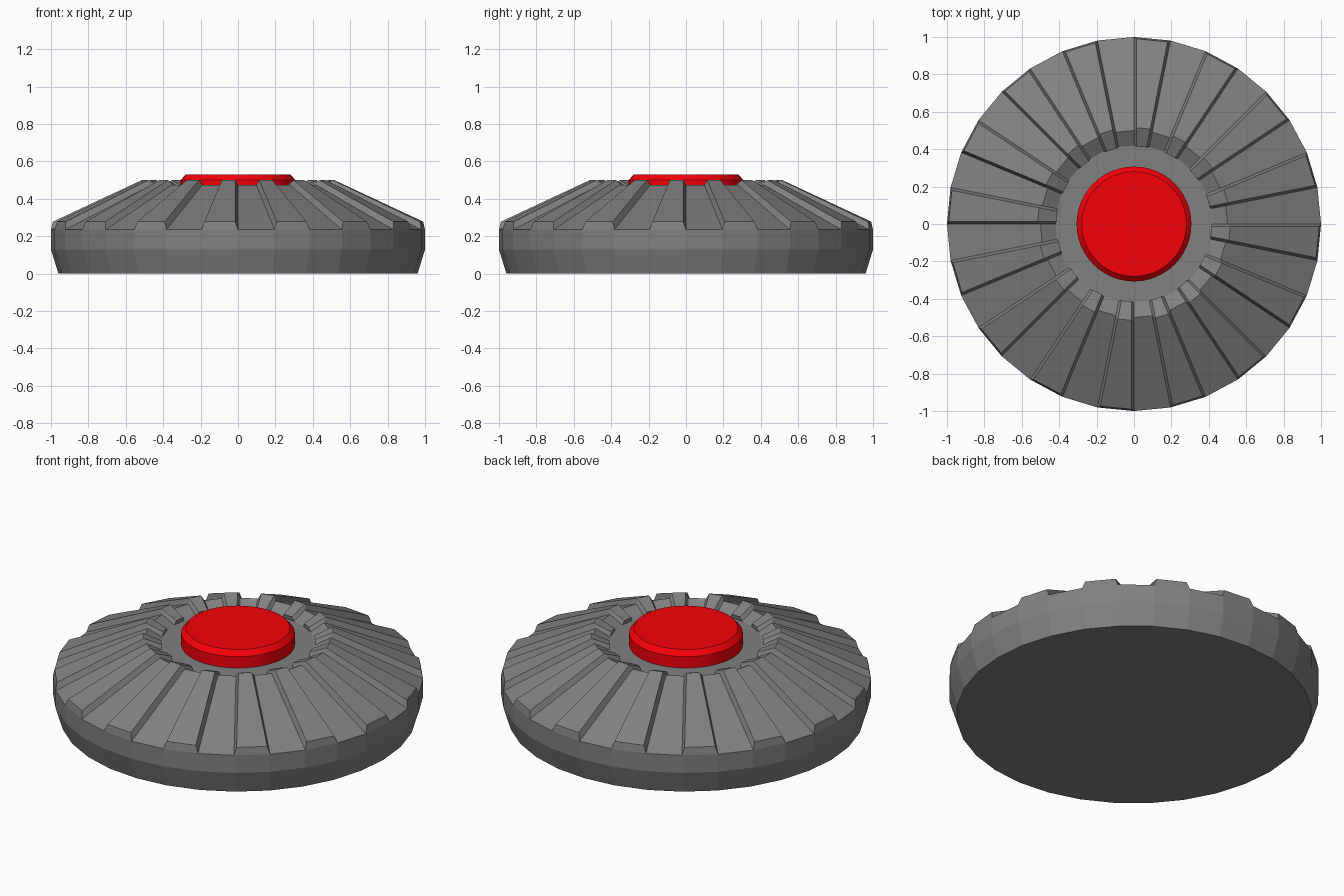
import bpy, bmesh
from math import sin, cos, pi, radians

if "Cube" in bpy.data.objects:
    bpy.data.objects.remove(bpy.data.objects["Cube"])

def lathe(bm, profile, n):
    """Revolve (radius, z) points and cap both ends."""
    rings = [[bm.verts.new((r * cos(2 * pi * i / n), r * sin(2 * pi * i / n), z))
              for i in range(n)] for r, z in profile]
    for a, b in zip(rings, rings[1:]):
        for i in range(n):
            j = (i + 1) % n
            bm.faces.new((a[i], a[j], b[j], b[i]))
    bm.faces.new(rings[0][::-1])
    bm.faces.new(rings[-1])
    return rings

def finish(bm, name, color):
    bmesh.ops.recalc_face_normals(bm, faces=bm.faces)
    me = bpy.data.meshes.new(name)
    bm.to_mesh(me)
    bm.free()
    ob = bpy.data.objects.new(name, me)
    bpy.context.collection.objects.link(ob)
    mat = bpy.data.materials.new(name + "_colour")
    mat.diffuse_color = (*color, 1)
    mat.use_nodes = True
    mat.node_tree.nodes["Principled BSDF"].inputs["Base Color"].default_value = mat.diffuse_color
    me.materials.append(mat)
    return ob

# Faceted body with a sloped top, rim and recessed centre floor
N = 32
bm = bmesh.new()
rings = lathe(bm, [(0.96, 0), (1.0, 0.13), (1.0, 0.235),
                   (0.5, 0.475), (0.42, 0.432)], N)

# Raised ribs: every second sector replaced by a bevelled panel over the rim
raised = [(0.99, 0.278), (0.515, 0.5), (0.415, 0.456)]
step = 2 * pi / N
inset = 0.014
for i in range(1, N, 2):
    j = (i + 1) % N
    left = [rings[k][i] for k in (2, 3, 4)]
    right = [rings[k][j] for k in (2, 3, 4)]
    for k in range(2):
        bm.faces.remove(bm.faces.get((left[k], right[k], right[k + 1], left[k + 1])))
    tl, tr = [], []
    for r, z in raised:
        a0, a1 = i * step + inset / r, (i + 1) * step - inset / r
        tl.append(bm.verts.new((r * cos(a0), r * sin(a0), z)))
        tr.append(bm.verts.new((r * cos(a1), r * sin(a1), z)))
    for k in range(2):
        bm.faces.new((tl[k], tr[k], tr[k + 1], tl[k + 1]))
        bm.faces.new((left[k], tl[k], tl[k + 1], left[k + 1]))
        bm.faces.new((tr[k], right[k], right[k + 1], tr[k + 1]))
    bm.faces.new((left[0], right[0], tr[0], tl[0]))
    bm.faces.new((tl[2], tr[2], right[2], left[2]))
for e in [e for e in bm.edges if not e.link_faces]:
    bm.edges.remove(e)
finish(bm, "ribbed_body", (0.22, 0.22, 0.22))

# Red push button with chamfered edge
bm = bmesh.new()
lathe(bm, [(0.307, 0.425), (0.307, 0.5), (0.28, 0.53)], 48)
button = finish(bm, "button", (0.93, 0.0, 0.003))
bpy.context.view_layer.objects.active = button
button.select_set(True)
bpy.ops.object.shade_smooth_by_angle(angle=radians(30))
